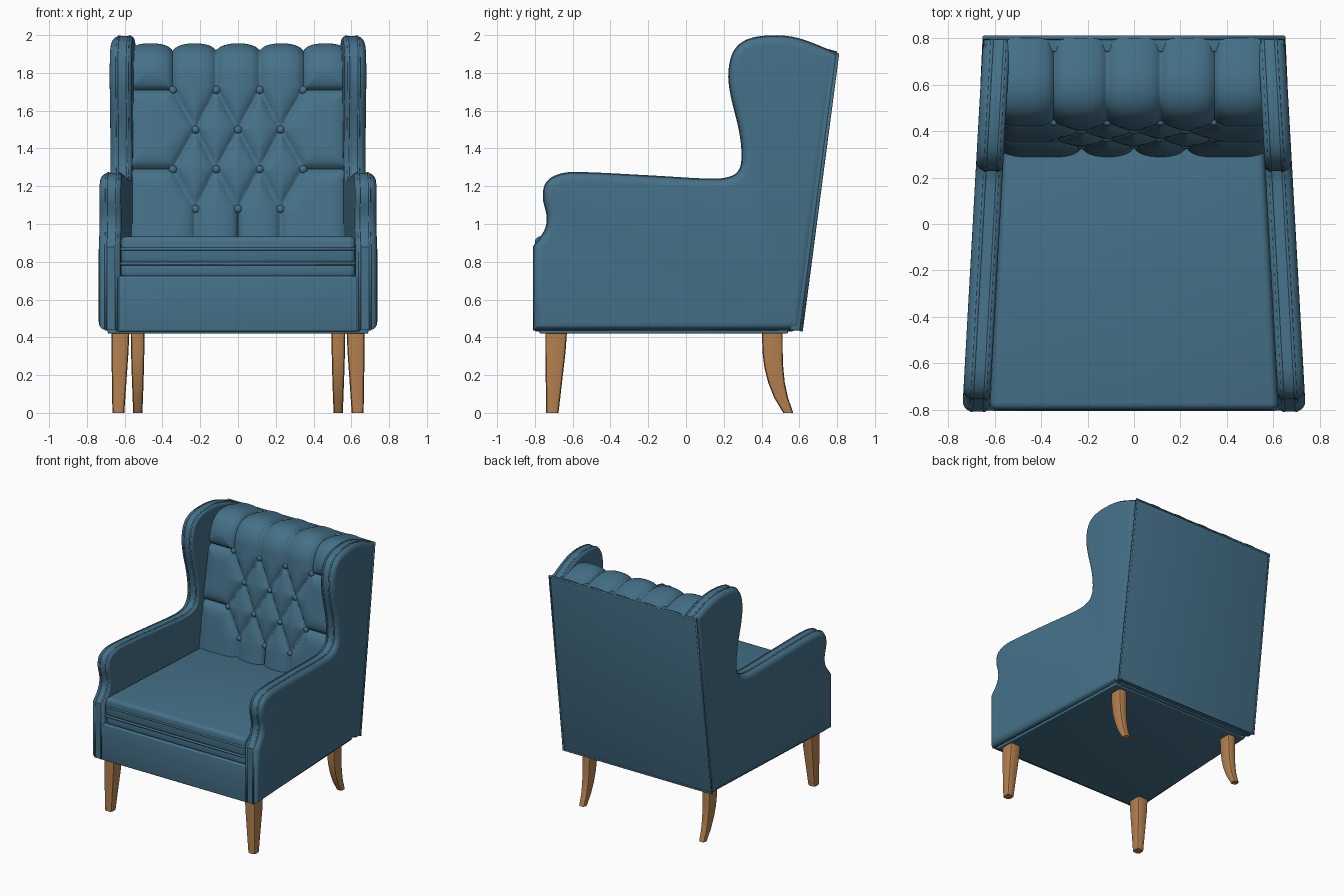
import bpy, bmesh, math
from mathutils import Vector

if "Cube" in bpy.data.objects:
    bpy.data.objects.remove(bpy.data.objects["Cube"])


def material(name, rgb):
    m = bpy.data.materials.new(name)
    m.diffuse_color = (*rgb, 1)
    m.use_nodes = True
    m.node_tree.nodes["Principled BSDF"].inputs["Base Color"].default_value = m.diffuse_color
    return m


BLUE = material("blue fabric", (0.06, 0.165, 0.25))
WOOD = material("warm wood", (0.46, 0.22, 0.08))


def finish(name, bm, mat, angle=35):
    bmesh.ops.recalc_face_normals(bm, faces=bm.faces)
    me = bpy.data.meshes.new(name)
    bm.to_mesh(me)
    bm.free()
    me.materials.append(mat)
    ob = bpy.data.objects.new(name, me)
    bpy.context.collection.objects.link(ob)
    bpy.ops.object.select_all(action='DESELECT')
    ob.select_set(True)
    bpy.context.view_layer.objects.active = ob
    bpy.ops.object.shade_smooth_by_angle(angle=math.radians(angle))
    return ob


def loft(name, rings, mat, bevel=0):
    """Skin closed rings of points and cap both ends."""
    bm = bmesh.new()
    rows = [[bm.verts.new(p) for p in r] for r in rings]
    n = len(rows[0])
    for a, b in zip(rows, rows[1:]):
        for i in range(n):
            j = (i + 1) % n
            bm.faces.new((a[i], a[j], b[j], b[i]))
    bm.faces.new(rows[0])
    bm.faces.new(rows[-1])
    if bevel:
        bmesh.ops.bevel(bm, geom=bm.edges[:], offset=bevel, segments=4,
                        profile=0.5, affect='EDGES', clamp_overlap=True)
    return finish(name, bm, mat)


def pipe(name, pts, radius=0.008):
    """Closed round cord through the points."""
    cu = bpy.data.curves.new(name, 'CURVE')
    cu.dimensions = '3D'
    cu.bevel_depth = radius
    cu.bevel_resolution = 2
    sp = cu.splines.new('POLY')
    sp.points.add(len(pts) - 1)
    for q, p in zip(sp.points, pts):
        q.co = (*p, 1)
    sp.use_cyclic_u = True
    cu.materials.append(BLUE)
    ob = bpy.data.objects.new(name, cu)
    bpy.context.collection.objects.link(ob)
    bpy.ops.object.select_all(action='DESELECT')
    ob.select_set(True)
    bpy.context.view_layer.objects.active = ob
    bpy.ops.object.convert(target='MESH')


def spline(pts, steps):
    """Catmull-Rom curve through 2D points."""
    P = [Vector(p) for p in pts]
    P = [2 * P[0] - P[1]] + P + [2 * P[-1] - P[-2]]
    out = []
    for a, b, c, d in zip(P, P[1:], P[2:], P[3:]):
        for k in range(steps):
            t = k / steps
            out.append(0.5 * (2 * b + (c - a) * t + (2 * a - 5 * b + 4 * c - d) * t * t
                              + (3 * b - a - 3 * c + d) * t ** 3))
    return out + [P[-2]]


def inset(poly, d):
    """Offset a clockwise outline inwards."""
    out, n = [], len(poly)
    for i in range(n):
        e1 = (poly[i] - poly[i - 1]).normalized()
        e2 = (poly[(i + 1) % n] - poly[i]).normalized()
        n1, n2 = Vector((e1.y, -e1.x)), Vector((e2.y, -e2.x))
        out.append(poly[i] + (n1 + n2) * d / max(0.4, 1 + n1.dot(n2)))
    return out


# arm and wing side panels, narrowing towards the back
outline = spline([(-.81, .88), (-.75, .965), (-.737, 1.04), (-.757, 1.14), (-.74, 1.22), (-.67, 1.264),
                  (-.55, 1.274), (-.2, 1.257), (.1, 1.24), (.22, 1.247), (.28, 1.285), (.295, 1.37),
                  (.28, 1.5), (.237, 1.68), (.225, 1.8), (.25, 1.91), (.32, 1.975), (.45, 1.998),
                  (.6, 1.982), (.8, 1.905)], 5)
outline += [Vector((.61, .435)), Vector((-.81, .435))]
outline = inset(outline, 0.003)


def outer_x(y):
    return .74 - .056 * (y + .81)


THICK, R_OUT, R_IN = .117, .045, .02
section = [(R_OUT * (1 - math.sin(a)), R_OUT * (1 - math.cos(a)))
           for a in [math.pi / 2 * (1 - k / 6) for k in range(7)]]
section += [(THICK - R_IN * (1 - math.sin(a)), R_IN * (1 - math.cos(a)))
            for a in [math.pi / 2 * k / 5 for k in range(6)]]
for s, side in ((-1, "left"), (1, "right")):
    rings = [[(s * (outer_x(p.x) - dx), p.x, p.y) for p in inset(outline, d)] for dx, d in section]
    loft("arm_wing_panel_" + side, rings, BLUE)
    for dx, tag in ((.04, "outer"), (THICK - .022, "inner")):
        pipe(f"side_piping_{tag}_{side}",
             [(s * (outer_x(p.x) - dx), p.x, p.y) for p in inset(outline, .003)], .007)


def slab(name, front, back, z0, z1, bevel, lean=0):
    """Trapezoid block; front and back are (y, half width)."""
    def ring(z, dy):
        return [(-front[1], front[0], z), (front[1], front[0], z),
                (back[1], back[0] + dy, z), (-back[1], back[0] + dy, z)]
    return loft(name, [ring(z0, 0), ring(z1, lean)], BLUE, bevel)


# seat base, underside and cushion
slab("seat_base", (-.803, .645), (.57, .60), .43, .725, .012, .03)
slab("underside_panel", (-.775, .69), (.54, .63), .42, .45, .006)
slab("seat_cushion_lower", (-.79, .62), (.42, .553), .715, .80, .025)
slab("seat_cushion_upper", (-.80, .622), (.42, .555), .785, .935, .03)
for z, tag in ((.79, "lower"), (.868, "upper")):
    pipe("seat_piping_" + tag, [(-.605, -.797, z), (.605, -.797, z), (.618, -.775, z),
                                (.553, .4, z), (-.553, .4, z), (-.618, -.775, z)], .009)

# sloping outer back with piping round its edge
b0, b1 = (.655, .61, .437), (.646, .802, 1.9)
loft("outer_back", [[(-x, y - .06, z), (x, y - .06, z), (x, y, z), (-x, y, z)]
                    for x, y, z in (b0, b1)], BLUE, .006)
pipe("back_piping", [(-b0[0], b0[1], b0[2]), (b0[0], b0[1], b0[2]),
                     (b1[0], b1[1], b1[2]), (-b1[0], b1[1], b1[2])], .009)

# tufted inner back: pillows rise away from the groove lines
ROWS = [(1.08, (-.225, 0, .225)), (1.29, (-.345, -.115, .115, .345)),
        (1.5, (-.225, 0, .225)), (1.71, (-.345, -.115, .115, .345))]
grooves = []
for (za, xa), (zb, xb) in zip(ROWS, ROWS[1:]):
    grooves += [((p, za), (q, zb)) for p in xa for q in xb if abs(p - q) < .15]
grooves += [((x, .7), (x, 1.08)) for x in ROWS[0][1]]
grooves += [((x, 1.71), (x, 2.4)) for x in ROWS[3][1]]
grooves += [((s * .345, z), (s * .6, z)) for s in (-1, 1) for z in (1.29, 1.71)]
grooves += [((s * .58, .7), (s * .58, 2.4)) for s in (-1, 1)]
grooves = [(Vector(a), Vector(b)) for a, b in grooves]


def groove_distance(p):
    best = 9
    for a, b in grooves:
        ab = b - a
        t = max(0, min(1, (p - a).dot(ab) / ab.length_squared))
        best = min(best, (p - a - ab * t).length)
    return best


path = spline([(.325, .85), (.345, 1.0), (.385, 1.29), (.42, 1.5), (.455, 1.71), (.475, 1.82),
               (.525, 1.89), (.62, 1.908), (.79, 1.868)], 14)
bm = bmesh.new()
NX, HALF = 116, .575
grid = []
for i, p in enumerate(path):
    tan = (path[min(i + 1, len(path) - 1)] - path[max(i - 1, 0)]).normalized()
    nor = Vector((-tan.y, tan.x))
    v = p.y if p.x < .475 else 1.82 + p.x - .475
    row = []
    for k in range(NX + 1):
        x = -HALF + 2 * HALF * k / NX
        r = min(1, groove_distance(Vector((x, v))) / .105)
        q = p + nor * .047 * math.sqrt(1 - (1 - r) ** 2)
        row.append(bm.verts.new((x, q.x, q.y)))
    grid.append(row)
for a, b in zip(grid, grid[1:]):
    for k in range(NX):
        bm.faces.new((a[k], a[k + 1], b[k + 1], b[k]))
finish("tufted_back", bm, BLUE, 80)

# buttons at the groove crossings
for z, xs in ROWS:
    y = min(path, key=lambda p: abs(p.y - z) + (p.x > .48)).x
    for x in xs:
        bm = bmesh.new()
        bmesh.ops.create_uvsphere(bm, u_segments=16, v_segments=10, radius=.021)
        for v in bm.verts:
            v.co = (x + v.co.x, y - .018 + v.co.y * .7, z + v.co.z)
        finish("tuft_button", bm, BLUE, 60)

# legs: straight tapered in front, swept back behind; rows are z, x0, x1, y0, y1
FRONT = [(.43, .575, .67, -.745, -.63), (.32, .58, .67, -.745, -.638), (0, .602, .665, -.74, -.675)]
BACK = [(.43, .495, .568, .402, .512), (.32, .496, .566, .405, .512), (.24, .498, .564, .415, .515),
        (.16, .50, .561, .435, .523), (.08, .503, .558, .467, .54), (0, .506, .555, .515, .568)]


def leg_ring(s, z, x0, x1, y0, y1):
    c, h = .016, .005
    pts = [(x0 + c, y0), (x1 - c, y0), (x1 - h, y0 + h), (x1, y0 + c), (x1, y1 - c), (x1 - h, y1 - h),
           (x1 - c, y1), (x0 + c, y1), (x0 + h, y1 - h), (x0, y1 - c), (x0, y0 + c), (x0 + h, y0 + h)]
    return [(s * x, y, z) for x, y in pts]


for s, side in ((-1, "left"), (1, "right")):
    for name, rows in (("front_leg_", FRONT), ("back_leg_", BACK)):
        loft(name + side, [leg_ring(s, *r) for r in rows], WOOD)
